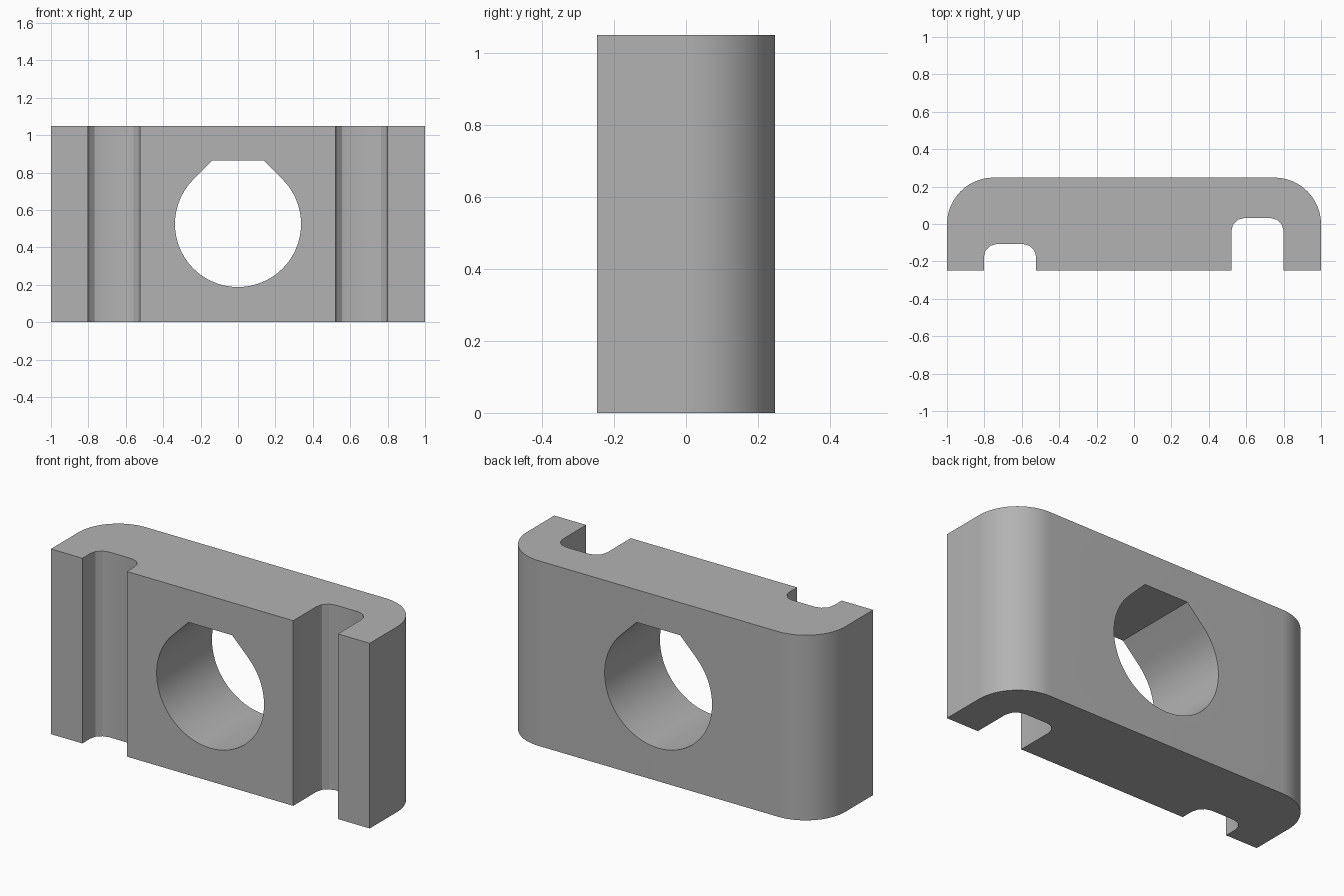
import bpy
import bmesh
from math import cos, sin, pi, radians

if "Cube" in bpy.data.objects:
    bpy.data.objects.remove(bpy.data.objects["Cube"])

W, D, H = 1.0, 0.248, 1.05   # half width, half depth, height


def arc(cx, cy, r, start, end, steps):
    """Points along an arc, angles in degrees."""
    angles = [radians(start + (end - start) * i / steps) for i in range(steps + 1)]
    return [(cx + r * cos(a), cy + r * sin(a)) for a in angles]


def prism(name, points, place, offset):
    """Extrude a closed 2D profile along an offset."""
    bm = bmesh.new()
    face = bm.faces.new([bm.verts.new(place(u, v)) for u, v in points])
    ext = bmesh.ops.extrude_face_region(bm, geom=[face])
    verts = [g for g in ext["geom"] if isinstance(g, bmesh.types.BMVert)]
    bmesh.ops.translate(bm, verts=verts, vec=offset)
    bmesh.ops.recalc_face_normals(bm, faces=bm.faces)
    mesh = bpy.data.meshes.new(name)
    bm.to_mesh(mesh)
    bm.free()
    obj = bpy.data.objects.new(name, mesh)
    bpy.context.collection.objects.link(obj)
    return obj


def slot(x0, x1, top, r=0.07):
    """Outline of a round-cornered groove open to the front."""
    return ([(x0, -D)] + arc(x0 + r, top - r, r, 180, 90, 3)
            + arc(x1 - r, top - r, r, 90, 0, 3) + [(x1, -D)])


# Body: plan profile with rounded back corners and two front grooves
R = 0.25
outline = [(-W, -D)] + slot(-0.803, -0.523, -0.107) + slot(0.52, 0.80, 0.032)
outline += [(W, -D)] + arc(W - R, D - R, R, 0, 90, 24) + arc(R - W, D - R, R, 90, 180, 24)
body = prism("bracket_body", outline, lambda x, y: (x, y, 0), (0, 0, H))

# Bore: round hole with a flat-topped peak
r, top = 0.337, 0.34
peak = r * 2 ** 0.5 - top
bore = arc(0, 0, r, 135, 405, 54) + [(peak, top), (-peak, top)]
cutter = prism("bore_cutter", bore, lambda x, z: (x, -1, z + H / 2), (0, 2, 0))
cutter.hide_render = True

bpy.context.view_layer.objects.active = body
body.select_set(True)
cut = body.modifiers.new("bore", "BOOLEAN")
cut.operation = "DIFFERENCE"
cut.solver = "EXACT"
cut.object = cutter
bpy.ops.object.modifier_apply(modifier=cut.name)
bpy.data.objects.remove(cutter)

# Single grey material
grey = bpy.data.materials.new("plain_grey")
grey.use_nodes = True
colour = (0.45, 0.45, 0.45, 1)
grey.diffuse_color = colour
grey.node_tree.nodes["Principled BSDF"].inputs["Base Color"].default_value = colour
body.data.materials.clear()
body.data.materials.append(grey)

bpy.ops.object.select_all(action="DESELECT")
body.select_set(True)
bpy.ops.object.shade_smooth_by_angle(angle=radians(20))
